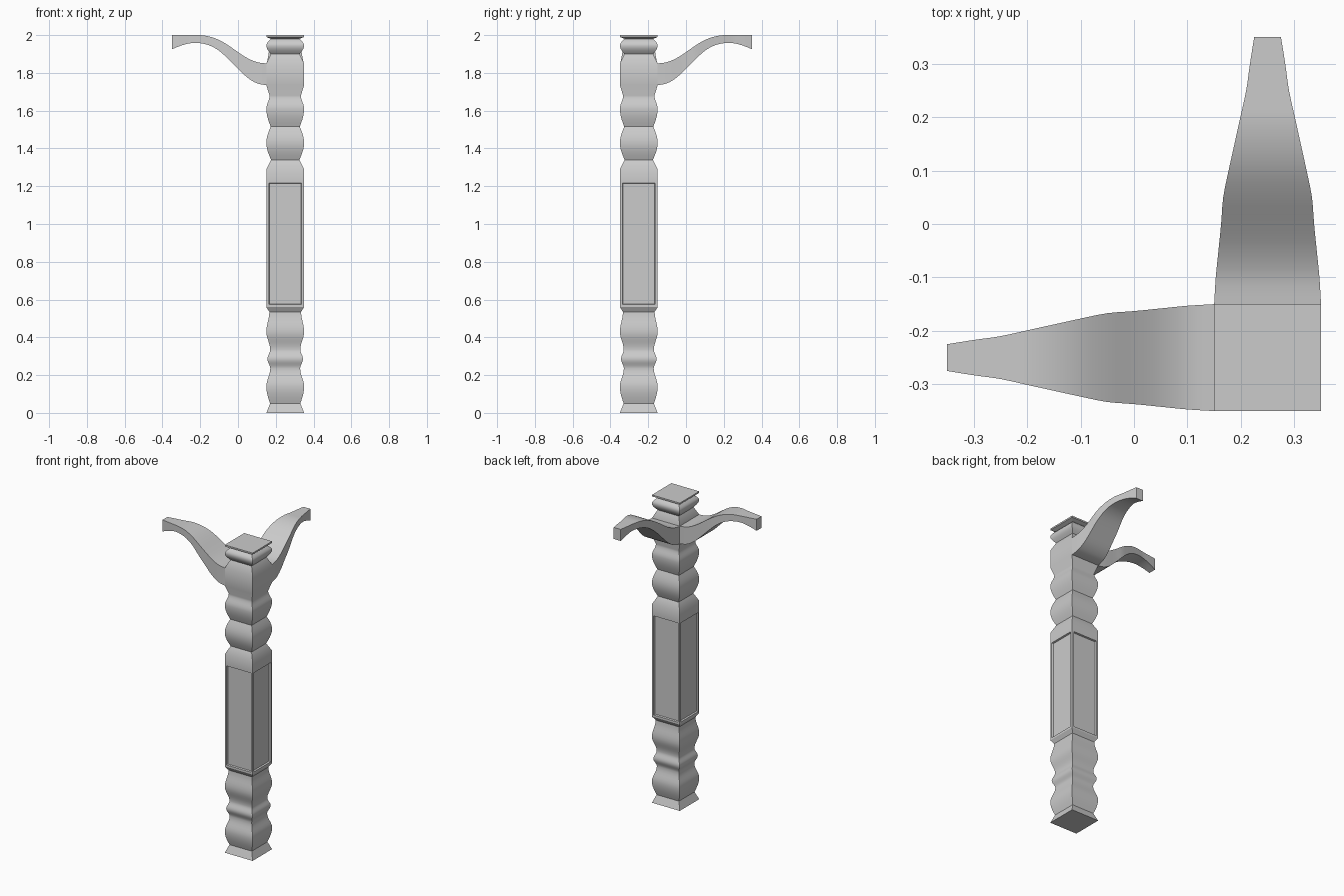
import bpy, bmesh, math
from mathutils import Matrix

if "Cube" in bpy.data.objects:
    bpy.data.objects.remove(bpy.data.objects["Cube"])

CX, CY = 0.25, -0.25          # post axis


def finish(bm, name, angle):
    bmesh.ops.recalc_face_normals(bm, faces=bm.faces)
    me = bpy.data.meshes.new(name)
    bm.to_mesh(me)
    bm.free()
    ob = bpy.data.objects.new(name, me)
    bpy.context.collection.objects.link(ob)
    bpy.ops.object.select_all(action='DESELECT')
    ob.select_set(True)
    bpy.context.view_layer.objects.active = ob
    bpy.ops.object.shade_smooth_by_angle(angle=math.radians(angle))
    return ob


def loft(bm, rings):
    """Join four-cornered rings into a closed square-section solid."""
    vs = [[bm.verts.new(p) for p in r] for r in rings]
    for a, b in zip(vs, vs[1:]):
        for i in range(4):
            j = (i + 1) % 4
            bm.faces.new((a[i], a[j], b[j], b[i]))
    bm.faces.new(vs[0])
    bm.faces.new(vs[-1])


# easing from one profile key to the next: line, wave, out of a cusp, into a cusp
EASE = {'l': (1, lambda t: t),
        's': (6, lambda t: 0.5 - 0.5 * math.cos(math.pi * t)),
        'o': (5, lambda t: math.sin(math.pi * t / 2)),
        'i': (5, lambda t: 1 - math.cos(math.pi * t / 2))}

# Post profile: height, half width, easing used to reach it
keys = [(0, .1, 'l'), (.05, .08, 'l'), (.14, .1, 'o'), (.235, .079, 's'),
        (.285, .094, 's'), (.335, .08, 's'), (.43, .1, 's'), (.535, .084, 's'),
        (.56, .1, 'l'), (1.23, .1, 'l'), (1.29, .1, 'l'), (1.34, .075, 'l'),
        (1.43, .1, 'o'), (1.515, .077, 'i'), (1.61, .1, 'o'), (1.68, .083, 's'),
        (1.735, .1, 'l'), (1.85, .1, 'l'), (1.9, .076, 'l'), (1.945, .1, 'o'),
        (1.98, .075, 'i'), (1.99, .1, 'l'), (2.0, .1, 'l')]
profile = [keys[0][:2]]
for (z0, w0, _), (z1, w1, e) in zip(keys, keys[1:]):
    n, f = EASE[e]
    profile += [(z0 + (z1 - z0) * k / n, w0 + (w1 - w0) * f(k / n)) for k in range(1, n + 1)]

bm = bmesh.new()
loft(bm, [[(CX + sx * w, CY + sy * w, z) for sx, sy in ((-1, -1), (1, -1), (1, 1), (-1, 1))]
          for z, w in profile])
# Recessed panel on each side
bmesh.ops.recalc_face_normals(bm, faces=bm.faces)
panels = [f for f in bm.faces if abs(f.normal.z) < .01 and f.calc_area() > .1]
bmesh.ops.inset_individual(bm, faces=panels, thickness=.013, use_even_offset=True)
bmesh.ops.inset_individual(bm, faces=panels, thickness=.003, depth=-.01, use_even_offset=True)
finish(bm, "carved_post", 30)

# Arm stations: distance from post face, bottom, top, half width
arm = [(0, 1.735, 1.85, .1), (.05, 1.745, 1.857, .097), (.1, 1.775, 1.878, .092),
       (.15, 1.822, 1.91, .087), (.2, 1.872, 1.945, .083), (.25, 1.917, 1.974, .073),
       (.3, 1.945, 1.992, .062), (.35, 1.957, 2.0, .051), (.4, 1.957, 2.0, .04),
       (.45, 1.945, 2.0, .033), (.5, 1.925, 2.0, .025)]


def catmull(rows, n=3):
    out = []
    for i in range(len(rows) - 1):
        p = [rows[max(0, min(len(rows) - 1, i + k))] for k in (-1, 0, 1, 2)]
        for s in range(n):
            t = s / n
            out.append([.5 * (2 * b + (c - a) * t + (2 * a - 5 * b + 4 * c - d) * t * t
                              + (3 * b - a - 3 * c + d) * t ** 3) for a, b, c, d in zip(*p)])
    return out + [list(rows[-1])]


# Two identical bracket arms, one towards -x and one towards +y
for name, ang in (("side_arm", math.pi), ("back_arm", math.pi / 2)):
    bm = bmesh.new()
    loft(bm, [[(.1 + d, -w, lo), (.1 + d, w, lo), (.1 + d, w, min(hi, 2)), (.1 + d, -w, min(hi, 2))]
              for d, lo, hi, w in catmull(arm)])
    bm.transform(Matrix.Translation((CX, CY, 0)) @ Matrix.Rotation(ang, 4, 'Z'))
    finish(bm, name, 35)
